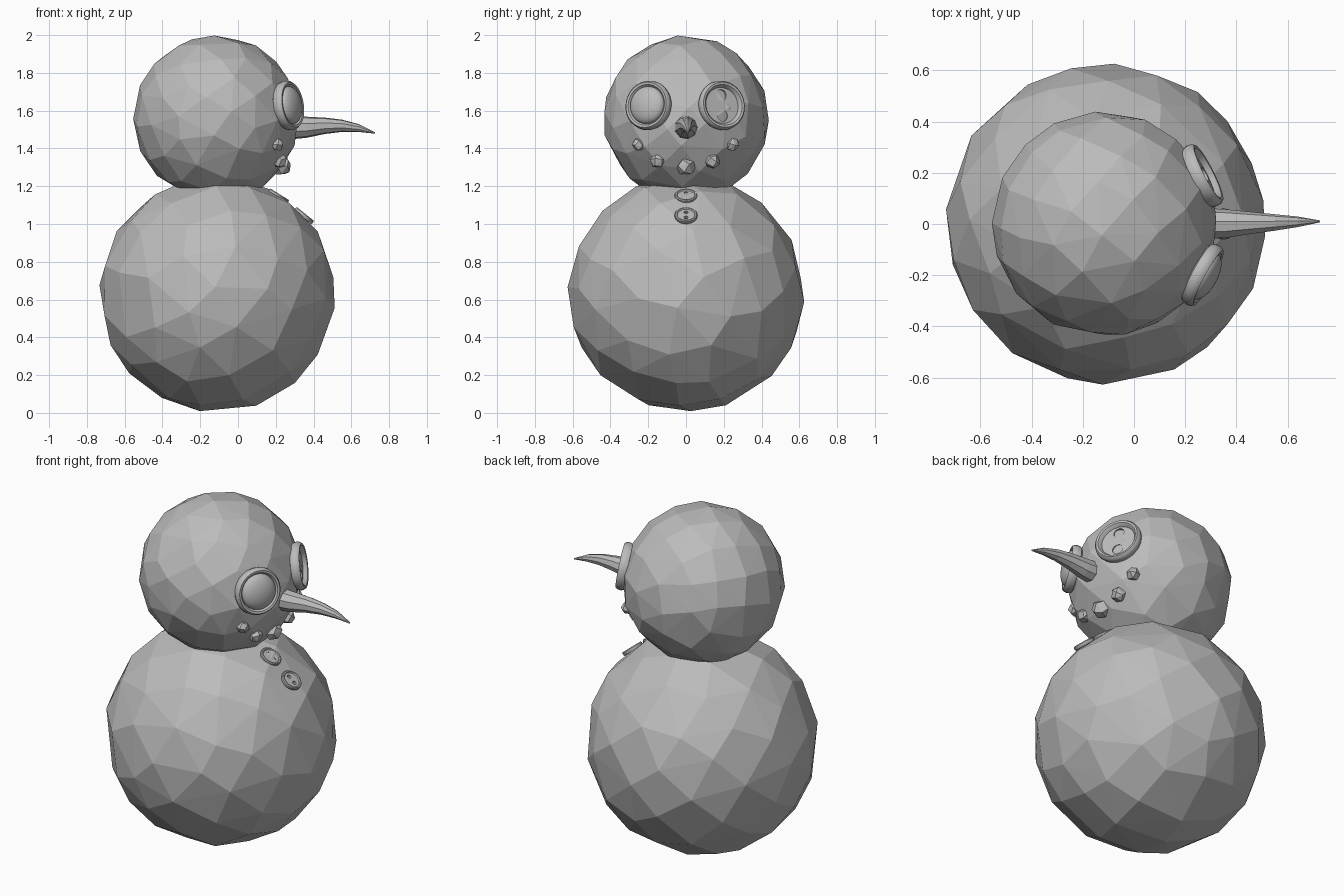
import bpy, bmesh, math, random
from mathutils import Vector, Euler

if "Cube" in bpy.data.objects:
    bpy.data.objects.remove(bpy.data.objects["Cube"])
random.seed(4)

grey = bpy.data.materials.new("plain grey")
grey.use_nodes = True
COLOUR = (0.5, 0.5, 0.5, 1)
grey.diffuse_color = COLOUR
grey.node_tree.nodes["Principled BSDF"].inputs["Base Color"].default_value = COLOUR


def finish(name, bm, loc=(0, 0, 0), normal=None, smooth=False):
    """Turn a bmesh into an object; local Z follows normal, local Y points up."""
    bmesh.ops.recalc_face_normals(bm, faces=bm.faces)
    mesh = bpy.data.meshes.new(name)
    bm.to_mesh(mesh)
    bm.free()
    mesh.materials.append(grey)
    ob = bpy.data.objects.new(name, mesh)
    bpy.context.collection.objects.link(ob)
    ob.location = loc
    if normal is not None:
        ob.rotation_euler = Vector(normal).to_track_quat('Z', 'Y').to_euler()
    bpy.ops.object.select_all(action='DESELECT')
    ob.select_set(True)
    bpy.context.view_layer.objects.active = ob
    if smooth:
        bpy.ops.object.shade_smooth_by_angle(angle=math.radians(35))
    return ob


def faceted_ball(name, loc, radius, count=92):
    """Irregular low-poly ball: hull of a jittered spiral of points."""
    bm = bmesh.new()
    turn = Euler([random.uniform(0, 6) for _ in range(3)]).to_matrix()
    for i in range(count):
        z = 1 - (2 * i + 1) / count
        a = i * math.pi * (3 - math.sqrt(5))
        r = math.sqrt(1 - z * z)
        p = Vector((r * math.cos(a), r * math.sin(a), z))
        p += Vector([random.uniform(-0.05, 0.05) for _ in range(3)])
        bm.verts.new(turn @ p.normalized() * radius)
    bmesh.ops.convex_hull(bm, input=bm.verts)
    return finish(name, bm, loc)


def lathe(name, profile, loc, normal, segments=32):
    bm = bmesh.new()
    vs = [bm.verts.new((r, 0, z)) for r, z in profile]
    edges = [bm.edges.new(pair) for pair in zip(vs, vs[1:])]
    bmesh.ops.spin(bm, geom=vs + edges, cent=(0, 0, 0), axis=(0, 0, 1),
                   angle=2 * math.pi, steps=segments)
    bmesh.ops.remove_doubles(bm, verts=bm.verts, dist=1e-5)
    return finish(name, bm, loc, normal, smooth=True)


def punch_holes(ob, offset, radius, depth):
    """Cut two thread holes, one above the other."""
    bm = bmesh.new()
    for s in (-1, 1):
        made = bmesh.ops.create_cone(bm, cap_ends=True, segments=16,
                                     radius1=radius, radius2=radius, depth=depth)
        bmesh.ops.translate(bm, verts=made["verts"], vec=(0, s * offset, 0))
    cutter = finish("hole_cutter", bm, ob.location)
    cutter.rotation_euler = ob.rotation_euler
    cutter.hide_render = True
    mod = ob.modifiers.new("holes", 'BOOLEAN')
    mod.operation, mod.object, mod.solver = 'DIFFERENCE', cutter, 'EXACT'
    bpy.context.view_layer.objects.active = ob
    bpy.ops.object.modifier_apply(modifier=mod.name)
    bpy.data.objects.remove(cutter)


# Snow balls
HEAD, HEAD_R = Vector((-0.115, 0, 1.56)), 0.44
BODY, BODY_R = Vector((-0.11, 0, 0.63)), 0.628
faceted_ball("body", BODY, BODY_R)
faceted_ball("head", HEAD, HEAD_R)

# Eyes: one domed, one like a sewn button
rim = [(0, -0.035), (0.11, -0.035), (0.126, -0.025), (0.132, -0.005),
       (0.13, 0.012), (0.121, 0.024), (0.109, 0.022), (0.1, 0.01)]
dome = [(0.1 * math.cos(a), 0.01 + 0.045 * math.sin(a))
        for a in [math.pi / 2 * i / 8 for i in range(1, 8)]] + [(0, 0.055)]
lathe("domed_eye", rim + dome, (0.27, -0.2, 1.628), (0.87, -0.47, 0.14))
eye = lathe("button_eye", rim + [(0.096, 0), (0, 0)],
            (0.27, 0.19, 1.628), (0.88, 0.45, 0.16))
punch_holes(eye, 0.055, 0.03, 0.04)

# Nose: tapering curved carrot, each ring is x, y, z, radius
rings = [(0.26, 0, 1.51, 0.064), (0.36, 0, 1.512, 0.057), (0.46, 0.003, 1.52, 0.044),
         (0.55, 0.005, 1.52, 0.033), (0.64, 0.008, 1.508, 0.021), (0.725, 0.01, 1.482, 0.004)]
bm = bmesh.new()
loops = []
for x, y, z, r in rings:
    loops.append([bm.verts.new((x, y + r * math.cos(a), z + r * math.sin(a)))
                  for a in [math.tau * i / 9 for i in range(9)]])
for a, b in zip(loops, loops[1:]):
    for i in range(9):
        j = (i + 1) % 9
        bm.faces.new((a[i], a[j], b[j], b[i]))
bm.faces.new(loops[0])
bm.faces.new(loops[-1])
finish("nose", bm)

# Mouth: row of faceted coals on the head surface
for i, (y, z, r) in enumerate([(-0.25, 1.42, 0.037), (-0.15, 1.335, 0.042),
                               (0, 1.305, 0.052), (0.14, 1.335, 0.043),
                               (0.245, 1.42, 0.038)]):
    x = HEAD.x + math.sqrt(HEAD_R ** 2 - y ** 2 - (z - HEAD.z) ** 2) - 0.012
    faceted_ball(f"mouth_coal_{i + 1}", (x, y, z), r, count=14)

# Chest buttons
plate = [(0, -0.012), (0.056, -0.012), (0.06, -0.006), (0.06, 0.006),
         (0.056, 0.011), (0.049, 0.011), (0.045, 0.005), (0, 0.005)]
for i, (x, z, normal) in enumerate([(0.215, 1.148, (0.53, 0, 0.85)),
                                    (0.35, 1.045, (0.63, 0, 0.78))]):
    button = lathe(f"chest_button_{i + 1}", plate, (x, 0, z), normal, 24)
    punch_holes(button, 0.022, 0.011, 0.03)
